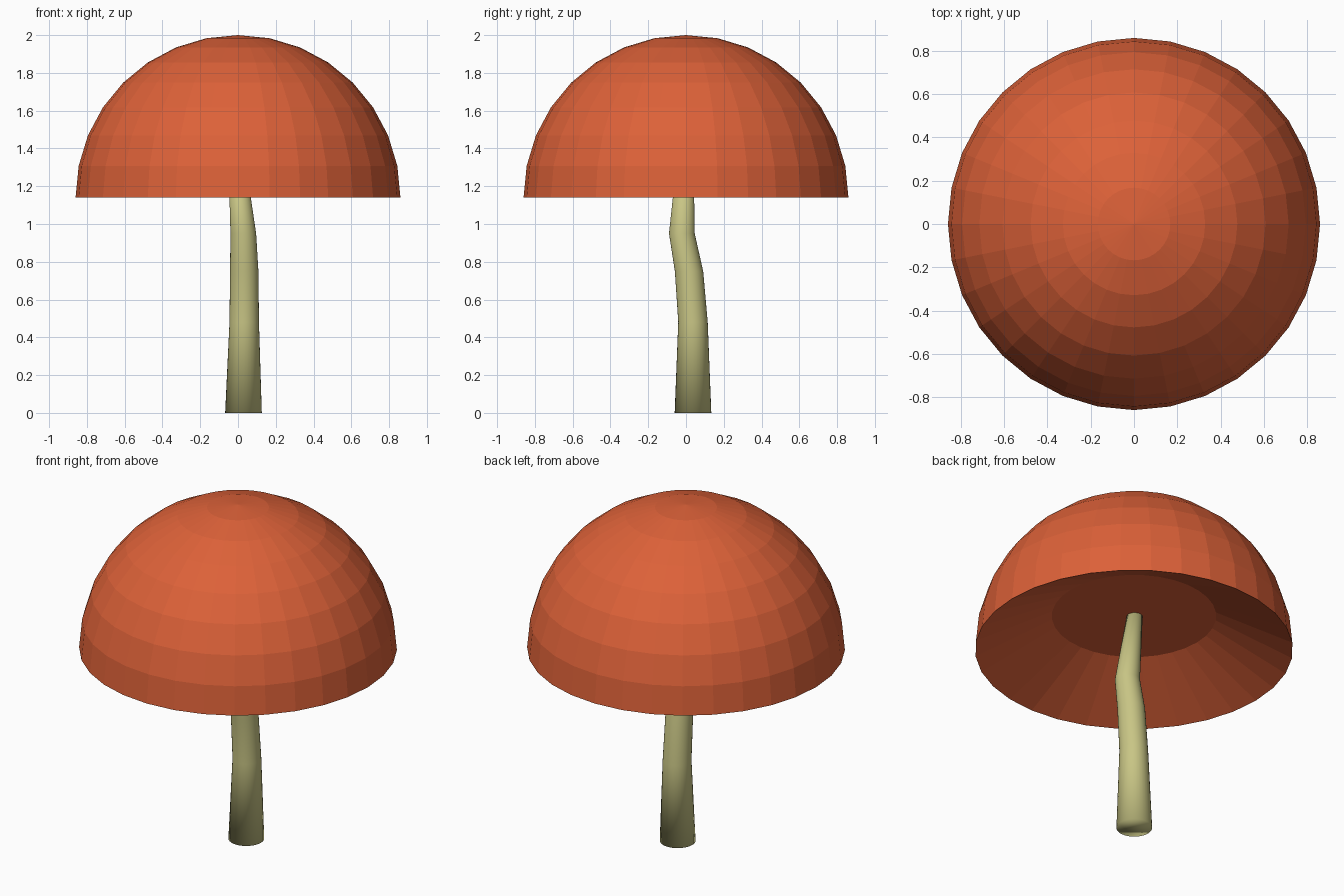
import bpy, bmesh
from math import sin, cos, pi

if "Cube" in bpy.data.objects:
    bpy.data.objects.remove(bpy.data.objects["Cube"])


def loft(name, rings, sides, color, smooth):
    """Skin a stack of horizontal rings (x, y, z, radius); radius 0 makes a pole."""
    bm = bmesh.new()
    loops = []
    for x, y, z, r in rings:
        n = sides if r > 0 else 1
        loops.append([bm.verts.new((x + r * cos(2 * pi * i / sides),
                                    y + r * sin(2 * pi * i / sides), z))
                      for i in range(n)])
    for a, b in zip(loops, loops[1:]):
        for i in range(sides):
            j = (i + 1) % sides
            if len(b) == 1:
                bm.faces.new((a[i], a[j], b[0]))
            else:
                bm.faces.new((a[i], a[j], b[j], b[i]))
    # Flat ends
    for loop in (loops[0], loops[-1]):
        if len(loop) > 1:
            bm.faces.new(loop)
    bmesh.ops.recalc_face_normals(bm, faces=bm.faces)
    for f in bm.faces:
        f.smooth = smooth
    mesh = bpy.data.meshes.new(name)
    bm.to_mesh(mesh)
    bm.free()
    mat = bpy.data.materials.new(name + "_colour")
    mat.diffuse_color = color
    mat.use_nodes = True
    mat.node_tree.nodes["Principled BSDF"].inputs["Base Color"].default_value = mat.diffuse_color
    mesh.materials.append(mat)
    obj = bpy.data.objects.new(name, mesh)
    bpy.context.collection.objects.link(obj)
    return obj


# Cap: recessed flat underside, sloping up from the rim, then a faceted half sphere
R, RIM = 0.86, 1.14
cap_rings = [(0, 0, 1.35, 0.445)]
for k in range(8):
    t = k * pi / 16
    cap_rings.append((0, 0, RIM + R * sin(t), R * cos(t)))
cap_rings.append((0, 0, RIM + R, 0))
loft("mushroom_cap", cap_rings, 32, (0.72, 0.12, 0.04, 1), False)

# Stem: smooth, tapering and slightly crooked
stem_rings = [
    (0.029, 0.037, 0.00, 0.097),
    (0.033, 0.037, 0.48, 0.078),
    (0.033, 0.016, 0.75, 0.075),
    (0.028, -0.022, 0.95, 0.068),
    (-0.008, -0.003, 1.36, 0.043),
]
loft("mushroom_stem", stem_rings, 32, (0.58, 0.56, 0.235, 1), True)
